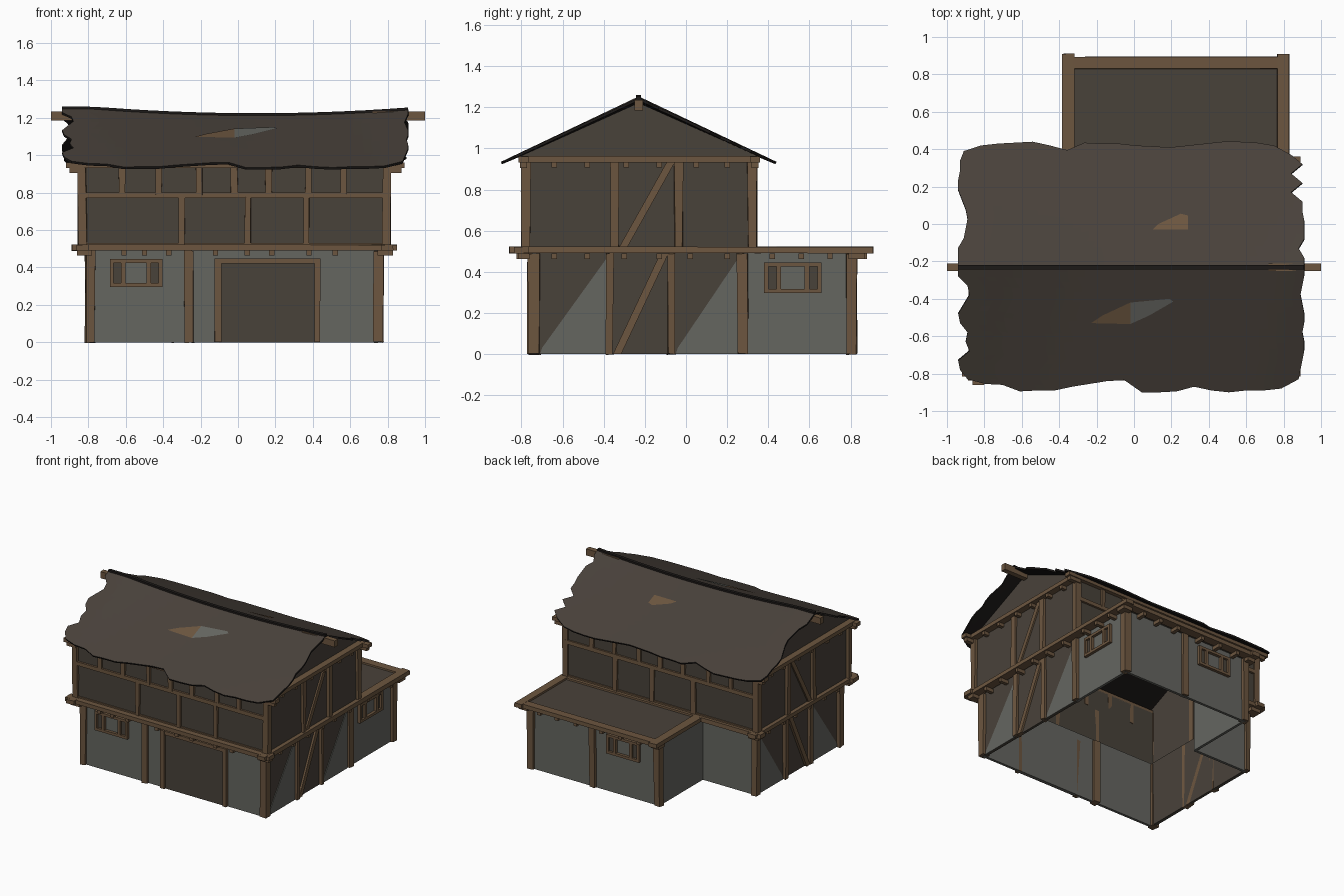
import bpy, bmesh, math, random
from mathutils import Vector
random.seed(4)

def mat(name, r, g, b):
    m = bpy.data.materials.new(name)
    m.diffuse_color = (r, g, b, 1)
    return m

WOOD = mat("brown timber", 0.150, 0.092, 0.050)
DARK = mat("dark boards", 0.066, 0.054, 0.042)
STONE = mat("grey stone", 0.130, 0.132, 0.118)
ROOF = mat("roof covering", 0.066, 0.053, 0.043)
BLACK = mat("roof edge black", 0.012, 0.010, 0.009)
parts = {}

def part(name, m):
    return parts.setdefault(name, (bmesh.new(), m))[0]

def finish(name, bm, mats):
    me = bpy.data.meshes.new(name)
    bm.to_mesh(me)
    bm.free()
    for m in mats:
        me.materials.append(m)
    ob = bpy.data.objects.new(name, me)
    bpy.context.collection.objects.link(ob)
    return ob

def hexa(name, m, pts, jit=0.0):
    """Six-sided block from 4 bottom and 4 top corners."""
    bm = part(name, m)
    v = [bm.verts.new([c + random.uniform(-jit, jit) for c in p]) for p in pts]
    for f in ((3, 2, 1, 0), (4, 5, 6, 7), (0, 1, 5, 4), (1, 2, 6, 5), (2, 3, 7, 6), (3, 0, 4, 7)):
        bm.faces.new([v[i] for i in f])

def box(name, m, x0, x1, y0, y1, z0, z1, jit=0.0):
    q = ((x0, y0), (x1, y0), (x1, y1), (x0, y1))
    hexa(name, m, [(x, y, z) for z in (z0, z1) for x, y in q], jit)

def plate(name, m, x0, x1, poly):
    """Thin plate in the yz plane from x0 to x1."""
    bm = part(name, m)
    a = [bm.verts.new((x0, y, z)) for y, z in poly]
    b = [bm.verts.new((x1, y, z)) for y, z in poly]
    bm.faces.new(a[::-1])
    bm.faces.new(b)
    for i in range(len(poly)):
        j = (i + 1) % len(poly)
        bm.faces.new((a[i], a[j], b[j], b[i]))

# ground floor walls
box("ground_stone_walls", STONE, -0.79, 0.755, -0.75, -0.73, 0, 0.5)
box("ground_stone_walls", STONE, -0.79, -0.33, 0.26, 0.28, 0, 0.5)
box("ground_stone_walls", STONE, 0.735, 0.755, 0.27, 0.81, 0, 0.5)
box("ground_stone_walls", STONE, -0.33, 0.755, 0.79, 0.81, 0, 0.5)
box("ground_stone_walls", STONE, -0.34, -0.32, 0.27, 0.81, 0, 0.5)
for xi, xo, s in ((0.735, 0.755, 1), (-0.77, -0.79, -1)):
    box("ground_board_walls", DARK, min(xi, xo), max(xi, xo), -0.74, 0.27, 0, 0.5)
    for y0, y1 in ((-0.71, -0.39), (-0.05, 0.25)):
        plate("side_stone_triangles", STONE, xo, xo + s * 0.005,
              ((y0, 0), (y1, 0), (y1, 0.46), (y0 + 0.01, 0.03)))

# ground floor posts
P, J = "ground_posts", 0.005
for x0, x1 in ((-0.815, -0.765), (-0.285, -0.235), (0.725, 0.775)):
    box(P, WOOD, x0, x1, -0.767, -0.71, 0, 0.49, J)
for s in (0, 1):
    for y0, y1 in ((-0.39, -0.355), (-0.09, -0.05), (0.25, 0.30)):
        x0 = 0.73 if s else -0.815
        box(P, WOOD, x0, x0 + 0.045, y0, y1, 0, 0.49, J)
for x0, x1 in ((-0.355, -0.305), (0.20, 0.245), (0.725, 0.775)):
    box(P, WOOD, x0, x1, 0.78, 0.83, 0, 0.49, J)

# door with frame
box("door", DARK, -0.09, 0.41, -0.757, -0.75, 0.0, 0.42)
for x0, x1 in ((-0.125, -0.09), (0.41, 0.44)):
    box("door_frame", WOOD, x0, x1, -0.772, -0.73, 0, 0.445, 0.002)
box("door_frame", WOOD, -0.125, 0.44, -0.772, -0.74, 0.42, 0.448)

# windows: direction is the outward axis, u runs along the wall
def window(axis, sign, wall, u0, u1, z0=0.297, z1=0.445):
    def b(name, m, ua, ub, za, zb, d):
        w0, w1 = sorted((wall - sign * 0.005, wall + sign * d))
        if axis == 'x':
            box(name, m, w0, w1, ua, ub, za, zb)
        else:
            box(name, m, ua, ub, w0, w1, za, zb)
    t = 0.02
    b("window_frames", WOOD, u0, u1, z0, z0 + t, 0.022)
    b("window_frames", WOOD, u0, u1, z1 - t, z1, 0.022)
    for a, c in ((u0, u0 + t), (u0 + 0.06, u0 + 0.083), (u1 - 0.083, u1 - 0.06), (u1 - t, u1)):
        b("window_frames", WOOD, a, c, z0 + t, z1 - t, 0.022)
    for a in (u0 + t, u1 - 0.06):
        b("window_slits", DARK, a, a + 0.04, z0 + t, z1 - t, 0.005)

window('y', -1, -0.75, -0.685, -0.405)
window('x', 1, 0.755, 0.38, 0.66)
window('y', 1, 0.81, -0.18, 0.10)

# beam ring between floors and around the back extension
B = "floor_beams"
box(B, WOOD, -0.89, 0.85, -0.835, -0.765, 0.49, 0.522, 0.002)
box(B, WOOD, -0.89, 0.80, 0.30, 0.365, 0.49, 0.522, 0.002)
box(B, WOOD, 0.765, 0.83, -0.86, 0.91, 0.49, 0.522, 0.002)
box(B, WOOD, -0.865, -0.80, -0.86, 0.39, 0.49, 0.522, 0.002)
box(B, WOOD, -0.385, -0.318, 0.30, 0.91, 0.49, 0.522, 0.002)
box(B, WOOD, -0.36, 0.80, 0.83, 0.895, 0.49, 0.522, 0.002)
box("extension_flat_roof", DARK, -0.33, 0.78, 0.30, 0.84, 0.495, 0.508)

# small joist ends under the beams
JN = "joist_ends"
for x in (-0.61, -0.50, -0.37, -0.12, 0.05, 0.18, 0.38, 0.52):
    box(JN, WOOD, x - 0.014, x + 0.014, -0.825, -0.74, 0.463, 0.49)
for x in (-0.21, -0.05, 0.11, 0.33, 0.49, 0.64):
    box(JN, WOOD, x - 0.014, x + 0.014, 0.80, 0.88, 0.463, 0.49)
for y in (-0.64, -0.48, -0.30, -0.13, 0.02, 0.20, 0.42, 0.56, 0.70):
    box(JN, WOOD, 0.74, 0.82, y - 0.013, y + 0.013, 0.463, 0.49)
    if y < 0.3:
        box(JN, WOOD, -0.855, -0.78, y - 0.013, y + 0.013, 0.463, 0.49)
for x0, x1, y0, y1 in ((-0.86, -0.78, -0.815, -0.76), (0.745, 0.83, -0.815, -0.76),
                       (0.745, 0.82, 0.79, 0.87), (-0.375, -0.31, 0.79, 0.87), (-0.86, -0.78, 0.27, 0.35)):
    box(JN, WOOD, x0, x1, y0, y1, 0.463, 0.49)

# upper floor walls and gables
U = "upper_walls"
box(U, DARK, -0.835, 0.795, -0.785, -0.765, 0.50, 0.94)
box(U, DARK, -0.835, 0.795, 0.31, 0.33, 0.50, 0.94)
for x0, x1 in ((-0.835, -0.815), (0.775, 0.795)):
    plate(U, DARK, x0, x1, ((-0.78, 0.5), (0.32, 0.5), (0.32, 0.95), (0.345, 0.965),
                            (-0.23, 1.222), (-0.80, 0.965), (-0.78, 0.95)))

# upper floor framing on front and back
F = "upper_framing"
for y0, y1 in ((-0.80, -0.765), (0.31, 0.345)):
    box(F, WOOD, -0.83, 0.79, y0, y1, 0.77, 0.80, 0.002)
    box(F, WOOD, -0.83, 0.79, y0 + 0.006, y1 - 0.006, 0.515, 0.532)
    for x in (-0.30, 0.052, 0.365):
        box(F, WOOD, x - 0.017, x + 0.017, y0, y1, 0.52, 0.775, 0.004)
    for x in (-0.62, -0.425, -0.21, -0.02, 0.165, 0.375, 0.565):
        box(F, WOOD, x - 0.017, x + 0.017, y0, y1, 0.79, 0.94, 0.004)

# upper floor side posts and both floors' diagonal braces
for x0, x1, g0, g1 in ((-0.855, -0.812, -0.81, -0.77), (0.772, 0.815, 0.735, 0.77)):
    for y0, y1 in ((-0.80, -0.757), (-0.365, -0.325), (-0.055, -0.015), (0.30, 0.345)):
        box(F, WOOD, x0, x1, y0, y1, 0.52, 0.94, 0.004)
    for a, b, ya, za, yb, zb in ((x0 + 0.008, x1 - 0.008, -0.325, 0.52, -0.09, 0.94),
                                 (g0, g1, -0.355, 0.0, -0.125, 0.49)):
        hexa("diagonal_braces", WOOD, [(x, y, z) for y, z in ((ya, za), (yb, zb))
             for x, y in ((a, y), (b, y), (b, y + 0.04), (a, y + 0.04))])

# wall plate beams under the roof
T = "top_beams"
for y0, y1 in ((-0.815, -0.765), (0.31, 0.36)):
    box(T, WOOD, -0.92, 0.89, y0, y1, 0.932, 0.960)
    for x0, x1 in ((-0.90, -0.82), (0.78, 0.875)):
        box(T, WOOD, x0, x1, y0 + 0.008, y1 - 0.008, 0.905, 0.932)
for x0, x1 in ((-0.885, -0.82), (0.78, 0.845)):
    box(T, WOOD, x0, x1, -0.815, 0.36, 0.932, 0.962)
    for y in (-0.64, -0.48, -0.29, -0.13, 0.05, 0.20):
        box(T, WOOD, x0 + 0.008, x1 - 0.008, y - 0.013, y + 0.013, 0.907, 0.933)
for x0, x1 in ((-1.0, -0.72), (0.72, 1.0)):
    box("ridge_beam_ends", WOOD, x0, x1, -0.25, -0.21, 1.185, 1.235)

# sagging roof surface
RY = -0.23
def ridge(x):
    return 1.217 + 0.036 * min(1, ((x - 0.1) / 0.88) ** 2)
def roof_z(x, y):
    r = ridge(x)
    return r - (r - 0.935) * abs(y - RY) / 0.67
def lerp(tab, s):
    f = min(max(s, 0), 1) * (len(tab) - 1)
    i = min(int(f), len(tab) - 2)
    return tab[i] + (tab[i + 1] - tab[i]) * (f - i)

# ragged outlines: left edge, right edge (ridge to eave), eave (left to right)
slopes = {
    "roof_front": ((-.94, -.94, -.89, -.88, -.91, -.94, -.93, -.89, -.90, -.88, -.94, -.93, -.89),
                   (.91, .91, .90, .89, .90, .91, .91, .90, .91, .91, .90, .89, .88),
                   (-.83, -.855, -.86, -.895, -.89, -.89, -.87, -.855, -.84, -.835, -.90, -.90,
                    -.895, -.87, -.89, -.90, -.89, -.89, -.88, -.83)),
    "roof_back": ((-.94, -.94, -.94, -.91, -.90, -.89, -.90, -.92, -.94, -.94, -.93, -.93, -.91),
                  (.91, .91, .88, .91, .91, .91, .90, .90, .84, .90, .84, .90, .84),
                  (.39, .42, .43, .435, .44, .42, .395, .435, .43, .43, .42, .415, .41, .42,
                   .43, .44, .44, .435, .42, .37))}
N, M = 38, 24
for name, (left, right, eave) in slopes.items():
    bm = bmesh.new()
    grid = []
    for i in range(M + 1):
        t, row = i / M, []
        for k in range(N + 1):
            s = k / N
            x = lerp(left, t) + s * (lerp(right, t) - lerp(left, t))
            y = RY + t * (lerp(eave, s) - RY)
            row.append(bm.verts.new((x, y, roof_z(x, y))))
        grid.append(row)
    for i in range(M):
        for k in range(N):
            bm.faces.new((grid[i][k], grid[i + 1][k], grid[i + 1][k + 1], grid[i][k + 1]))
    bmesh.ops.recalc_face_normals(bm, faces=bm.faces)
    if sum(f.normal.z for f in bm.faces) < 0:
        bmesh.ops.reverse_faces(bm, faces=bm.faces)
    sol = finish(name, bm, (ROOF, BLACK)).modifiers.new("thickness", 'SOLIDIFY')
    sol.thickness, sol.offset = 0.013, -1
    sol.material_offset = sol.material_offset_rim = 1

# dark ridge cap following the sag
for k in range(16):
    xs = [-0.94 + 1.85 * (k + d) / 16 for d in (0, 1)]
    hexa("ridge_cap", BLACK, [(x, RY + dy, ridge(x) + dz) for dz in (-0.008, 0.008)
         for x, dy in ((xs[0], -0.012), (xs[1], -0.012), (xs[1], 0.012), (xs[0], 0.012))])

# worn patches on the roof
def patch(name, m, pts):
    bm = part(name, m)
    f = bm.faces.new([bm.verts.new((x, y, roof_z(x, y) + 0.005)) for x, y in pts])
    f.normal_update()
    if f.normal.z < 0:
        f.normal_flip()

patch("roof_patch_timber", WOOD, ((-.23, -.53), (-.17, -.49), (-.02, -.42), (-.02, -.535)))
patch("roof_patch_grey", STONE, ((-.02, -.42), (.19, -.40), (.21, -.415), (.08, -.49), (-.02, -.535)))
patch("roof_patch_back", WOOD, ((.10, -.03), (.29, -.03), (.29, .045), (.25, .055), (.13, .0)))

for name, (bm, m) in parts.items():
    bmesh.ops.recalc_face_normals(bm, faces=[f for f in bm.faces]) if "patch" not in name else None
    finish(name, bm, (m,))
